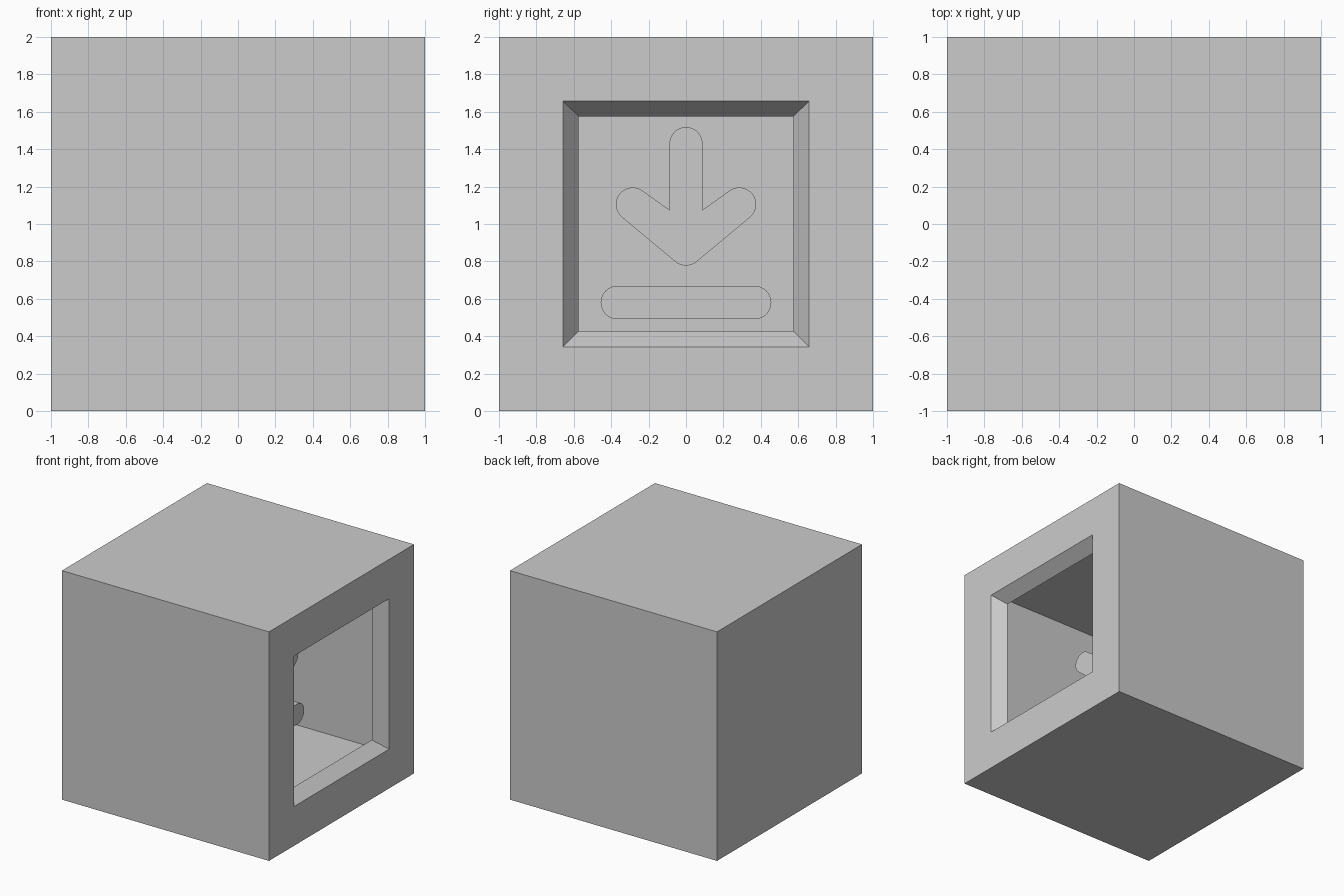
import bpy, bmesh
from math import cos, sin, radians

if "Cube" in bpy.data.objects:
    bpy.data.objects.remove(bpy.data.objects["Cube"])


def finish(name, bm, smooth=False):
    bmesh.ops.recalc_face_normals(bm, faces=bm.faces[:])
    me = bpy.data.meshes.new(name)
    bm.to_mesh(me)
    bm.free()
    ob = bpy.data.objects.new(name, me)
    bpy.context.collection.objects.link(ob)
    if smooth:
        bpy.ops.object.select_all(action='DESELECT')
        ob.select_set(True)
        bpy.context.view_layer.objects.active = ob
        bpy.ops.object.shade_smooth_by_angle(angle=radians(30))
    return ob


def arc(cy, cz, r, a0, a1, n=12):
    angles = [radians(a0 + (a1 - a0) * i / n) for i in range(n + 1)]
    return [(cy + r * cos(a), cz + r * sin(a)) for a in angles]


def symbol(name, half, x0, x1):
    """Mirror a right-half outline (top to bottom) in y and extrude it along x."""
    left = [(-y, z) for y, z in reversed(half) if y > 1e-4]
    bm = bmesh.new()
    face = bm.faces.new([bm.verts.new((x0, y, z)) for y, z in half + left])
    ext = bmesh.ops.extrude_face_region(bm, geom=[face])
    verts = [g for g in ext['geom'] if isinstance(g, bmesh.types.BMVert)]
    bmesh.ops.translate(bm, verts=verts, vec=(x1 - x0, 0, 0))
    return finish(name, bm, smooth=True)


# Hollow casing: square rings (x, half width) from the back, round the window lip, into the cavity
rings = [(-1, 1), (1, 1), (1, 0.657), (0.89, 0.575), (0.89, 0.72), (-0.72, 0.72)]
bm = bmesh.new()
loops = [[bm.verts.new((x, sy * h, 1 + sz * h))
          for sy, sz in ((-1, -1), (1, -1), (1, 1), (-1, 1))] for x, h in rings]
for a, b in zip(loops, loops[1:]):
    for i in range(4):
        j = (i + 1) % 4
        bm.faces.new((a[i], a[j], b[j], b[i]))
bm.faces.new(loops[0])
bm.faces.new(loops[-1])
finish("casing", bm)

# Downward arrow with rounded ends, standing in the middle of the cavity
arrow = (arc(0, 1.43, 0.088, 90, 0)
         + [(0.088, 1.075)]
         + arc(0.285, 1.105, 0.09, 125, -50, 20)
         + arc(0, 0.868, 0.09, -50, -90, 6))
symbol("arrow", arrow, -0.32, 0.32)

# Rounded bar below the arrow
symbol("bar", arc(0.367, 0.58, 0.089, 90, -90, 20), -0.32, 0.32)
